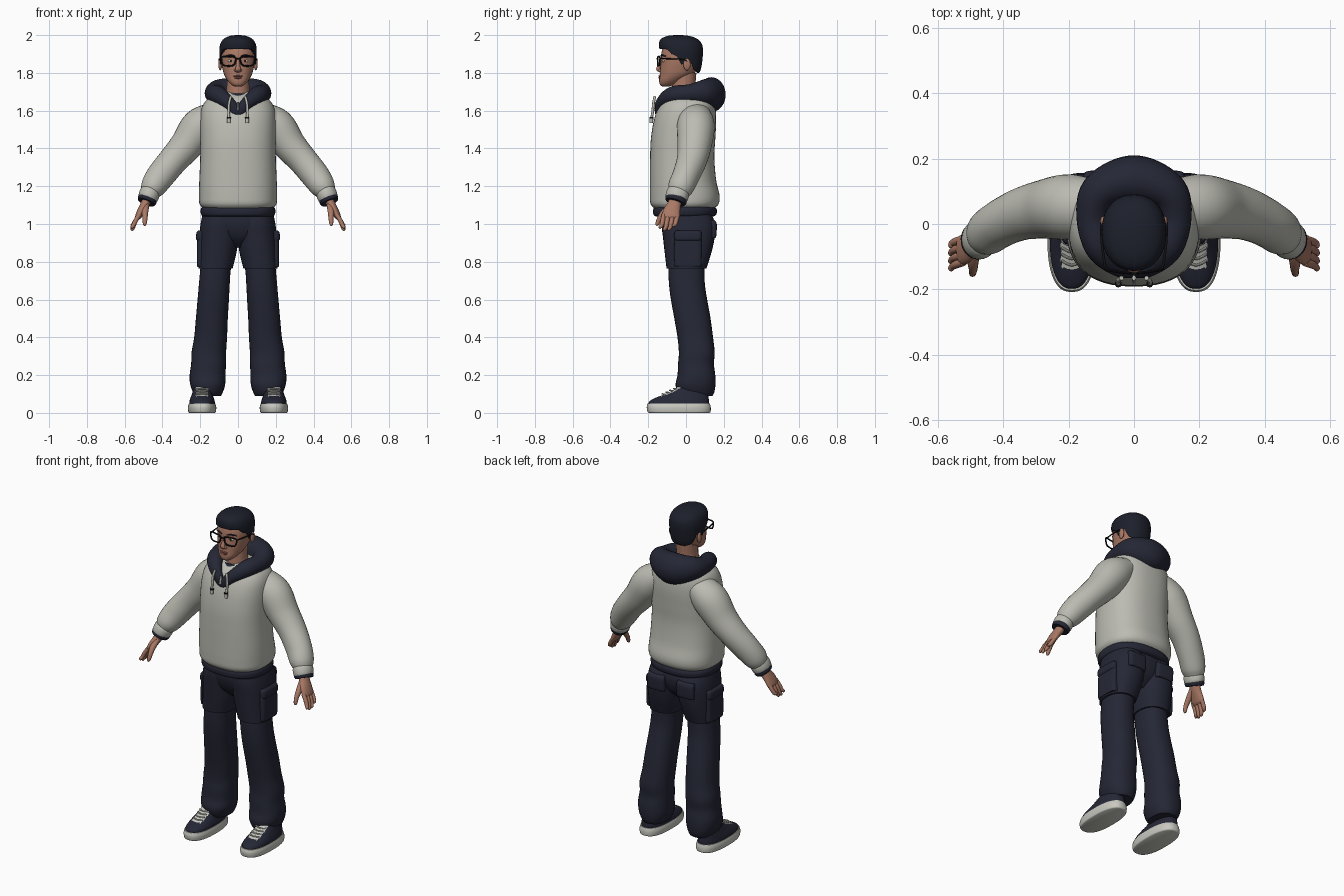
import bpy, bmesh, math
from mathutils import Vector


def colour(name, r, g, b):
    m = bpy.data.materials.new(name)
    m.diffuse_color = (r, g, b, 1)
    return m


GREY = colour("warm grey fleece", 0.50, 0.50, 0.45)
NAVY = colour("dark navy cloth", 0.018, 0.020, 0.036)
HAIR = colour("blue black hair", 0.012, 0.014, 0.024)
SKIN = colour("skin", 0.40, 0.19, 0.13)
LIPS = colour("lips", 0.30, 0.11, 0.09)
SOLE = colour("off white rubber", 0.58, 0.58, 0.53)
BLACK = colour("black plastic", 0.006, 0.006, 0.008)
WHITE = colour("eye white", 0.6, 0.57, 0.54)


def spline(keys, steps, closed):
    """Catmull-Rom resampling of tuples."""
    n, out = len(keys), []
    get = (lambda i: keys[i % n]) if closed else (lambda i: keys[max(0, min(n - 1, i))])
    for i in range(n if closed else n - 1):
        p = [get(i + k) for k in (-1, 0, 1, 2)]
        for s in range(steps):
            t = s / steps
            out.append([0.5 * (2 * b + (c - a) * t + (2 * a - 5 * b + 4 * c - d) * t * t
                               + (3 * b - a - 3 * c + d) * t ** 3) for a, b, c, d in zip(*p)])
    if not closed:
        out.append(list(keys[-1]))
    return out


def loft(name, keys, mat, ref=None, power=2.0, n=32, steps=5, closed=False, mirror=False, warp=None):
    """Skin of ellipse sections (x, y, z, a, b); ref gives the frame for swept tubes."""
    rings = spline(keys, steps, closed)
    bm, rows, m = bmesh.new(), [], len(rings)
    for i, (x, y, z, a, b) in enumerate(rings):
        side, up = Vector((1, 0, 0)), Vector((0, 1, 0))
        if ref:
            j, k = ((i - 1) % m, (i + 1) % m) if closed else (max(i - 1, 0), min(i + 1, m - 1))
            tan = (Vector(rings[k][:3]) - Vector(rings[j][:3])).normalized()
            side = tan.cross(Vector(ref)).normalized()
            up = side.cross(tan)
        row = []
        for s in range(n):
            c, d = math.cos(math.tau * s / n), math.sin(math.tau * s / n)
            u = math.copysign(abs(c) ** (2 / power), c) * a
            v = math.copysign(abs(d) ** (2 / power), d) * b
            p = Vector((x, y, z)) + side * u + up * v
            row.append(bm.verts.new(warp(p) if warp else p))
        rows.append(row)
    for i in range(m if closed else m - 1):
        r, q = rows[i], rows[(i + 1) % m]
        for s in range(n):
            t = (s + 1) % n
            bm.faces.new((r[s], r[t], q[t], q[s]))
    if not closed:
        bm.faces.new(rows[0][::-1])
        bm.faces.new(rows[-1])
    return finish(name, bm, mat, mirror)


def finish(name, bm, mat, mirror=False):
    bmesh.ops.recalc_face_normals(bm, faces=bm.faces)
    me = bpy.data.meshes.new(name)
    bm.to_mesh(me)
    bm.free()
    me.materials.append(mat)
    ob = bpy.data.objects.new(name, me)
    bpy.context.collection.objects.link(ob)
    bpy.ops.object.select_all(action='DESELECT')
    ob.select_set(True)
    bpy.context.view_layer.objects.active = ob
    bpy.ops.object.shade_smooth_by_angle(angle=math.radians(45))
    if mirror:
        ob.modifiers.new("mirror", 'MIRROR').use_mirror_merge = False
    return ob


def blob(name, pos, size, mat, mirror=False):
    bm = bmesh.new()
    bmesh.ops.create_uvsphere(bm, u_segments=20, v_segments=12, radius=1)
    for v in bm.verts:
        v.co = Vector(pos) + Vector(a * b for a, b in zip(v.co, size))
    return finish(name, bm, mat, mirror)


def slab(z, x0, x1, y0, y1):
    return ((x0 + x1) / 2, (y0 + y1) / 2, z, (x1 - x0) / 2, (y1 - y0) / 2)


def sym(z, h, y0, y1):
    return slab(z, -h, h, y0, y1)


# Hoodie body and hem
loft("hoodie_body", [sym(1.08, .18, -.165, .145), sym(1.105, .203, -.187, .172), sym(1.15, .207, -.191, .178),
     sym(1.23, .205, -.191, .16), sym(1.35, .20, -.19, .15), sym(1.45, .20, -.186, .155),
     sym(1.55, .20, -.17, .16), sym(1.62, .19, -.145, .155), sym(1.665, .155, -.115, .14),
     sym(1.70, .08, -.06, .10)], GREY, power=2.4, n=48)
loft("hoodie_hem", [sym(1.04, .185, -.16, .145), sym(1.05, .195, -.172, .16), sym(1.075, .198, -.174, .163),
     sym(1.095, .188, -.165, .15)], NAVY, power=2.4, n=48)

# Sleeves, cuffs
loft("sleeve", [(.12, .05, 1.575, .075, .085), (.20, .052, 1.515, .10, .10), (.275, .045, 1.415, .087, .09),
     (.345, .03, 1.335, .078, .08), (.41, .0, 1.255, .075, .072), (.45, -.028, 1.195, .066, .068),
     (.468, -.042, 1.16, .048, .052)], GREY, ref=(0, 1, 0), mirror=True)
loft("cuff", [(.457, -.036, 1.18, .046, .05), (.466, -.042, 1.165, .054, .06), (.476, -.05, 1.14, .053, .06),
     (.482, -.054, 1.125, .046, .052)], GREY, ref=(0, 1, 0), mirror=True)
loft("cuff_band", [(.477, -.05, 1.135, .05, .056), (.481, -.053, 1.127, .052, .058), (.486, -.057, 1.115, .047, .053)],
     NAVY, ref=(0, 1, 0), mirror=True)

# Hands
loft("palm", [(.475, -.05, 1.14, .025, .035), (.492, -.062, 1.105, .024, .036), (.512, -.075, 1.07, .021, .045),
     (.528, -.08, 1.04, .017, .046), (.534, -.081, 1.028, .010, .040)], SKIN, ref=(0, 1, 0), n=20, mirror=True)
for i, (y, tip) in enumerate([(-.117, .975), (-.094, .963), (-.07, .965), (-.046, .985)]):
    loft("finger_%d" % (i + 1), [(.522, y, 1.05, .012, .012), (.541, y - .006, 1.02, .012, .0125),
         (.554, y - .012, (1.01 + tip) / 2, .011, .011), (.560, y - .02, tip + .008, .009, .009),
         (.560, y - .021, tip, .003, .003)], SKIN, ref=(0, 1, 0), n=12, steps=3, mirror=True)
loft("thumb", [(.485, -.08, 1.10, .016, .016), (.492, -.115, 1.065, .016, .017), (.492, -.14, 1.03, .013, .013),
     (.494, -.152, 1.0, .010, .010), (.495, -.154, .99, .003, .003)], SKIN, ref=(1, 0, 0), n=12, steps=3, mirror=True)

# Hood lying round the neck, closed loop from front to back
half = [(.05, -.128, 1.64, .032, .035), (.102, -.07, 1.68, .048, .048), (.126, .02, 1.69, .05, .05),
        (.10, .10, 1.695, .062, .072)]
flip = [(-x, y, z, a, b) for x, y, z, a, b in half[::-1]]
loft("hood", [(0, -.145, 1.595, .02, .03)] + half + [(0, .134, 1.685, .076, .092)] + flip, NAVY,
     ref=(0, 0, 1), n=24, steps=8, closed=True)
loft("inner_collar", [sym(1.58, .04, -.15, .04), sym(1.65, .075, -.12, .08), sym(1.69, .08, -.085, .09)], NAVY)

# Drawstrings and zip pull
loft("drawstring", [(.038, -.165, 1.675, .007, .007), (.047, -.172, 1.64, .007, .007), (.05, -.177, 1.59, .007, .007),
     (.048, -.183, 1.555, .007, .007)], GREY, ref=(1, 0, 0), n=10, mirror=True)
loft("drawstring_tip", [(.048, -.183, 1.56, .010, .010), (.048, -.184, 1.535, .010, .010)],
     GREY, ref=(1, 0, 0), n=10, mirror=True)
loft("drawstring_ring", [(.048, -.183, 1.566, .011, .011), (.048, -.183, 1.558, .011, .011)],
     BLACK, ref=(1, 0, 0), n=10, mirror=True)
loft("zip_pull", [(0, -.165, 1.645, .008, .006), (0, -.172, 1.60, .010, .006)], GREY, ref=(1, 0, 0), n=10)

# Trousers
loft("trouser_seat", [sym(1.06, .18, -.13, .135), sym(1.0, .185, -.13, .145), sym(.93, .14, -.105, .125),
     sym(.875, .05, -.05, .07)], NAVY, power=2.4)
loft("upper_leg", [slab(1.06, -.01, .185, -.125, .13), slab(1.0, -.01, .198, -.13, .155),
     slab(.93, -.004, .205, -.122, .152), slab(.85, .008, .208, -.113, .135), slab(.765, .028, .21, -.103, .108)],
     NAVY, power=2.3, mirror=True)
loft("lower_leg", [slab(.82, .025, .195, -.09, .10), slab(.76, .038, .20, -.093, .098), slab(.68, .044, .207, -.09, .10),
     slab(.6, .048, .214, -.08, .112), slab(.5, .054, .223, -.062, .13), slab(.4, .058, .232, -.045, .143),
     slab(.32, .063, .246, -.038, .152), slab(.26, .064, .248, -.042, .148), slab(.2, .066, .256, -.045, .155),
     slab(.15, .068, .253, -.055, .156), slab(.11, .08, .238, -.045, .15), slab(.09, .09, .225, -.03, .14)],
     NAVY, power=2.3, mirror=True)
# Cargo pockets with flaps, and back pockets
for nm, z0, z1, x in (("cargo_pocket", .775, .93, .218), ("cargo_flap", .91, .965, .222)):
    loft(nm, [slab(z0, .15, x - .008, -.055, .075), slab(z0 + .012, .15, x, -.062, .082),
         slab(z1 - .012, .15, x - .002, -.062, .082), slab(z1, .15, x - .012, -.055, .075)],
         NAVY, power=5, mirror=True)
loft("back_pocket", [slab(.925, .045, .15, .10, .152), slab(.935, .04, .155, .10, .16),
     slab(1.0, .04, .155, .10, .163), slab(1.02, .045, .15, .10, .15)], NAVY, power=5, mirror=True)

# Shoes
loft("shoe_sole", [slab(0, .122, .258, -.195, .122), slab(.006, .117, .263, -.204, .13),
     slab(.03, .115, .265, -.208, .131), slab(.05, .12, .26, -.203, .126)], SOLE, power=2.5, n=48, mirror=True)
shoe = loft("shoe_upper", [slab(.04, .122, .258, -.197, .122), slab(.06, .123, .257, -.195, .122),
     slab(.078, .128, .252, -.165, .12), slab(.10, .136, .244, -.11, .118), slab(.125, .143, .237, -.06, .115),
     slab(.15, .148, .232, -.035, .11)], NAVY, power=2.4, n=64, steps=8, mirror=True)
shoe.data.materials.append(SOLE)
for f in shoe.data.polygons:  # pale tongue and lace panel
    if abs(f.center.x - .19) < .033 and -.135 < f.center.y < -.02 and f.center.z > .07:
        f.material_index = 1
for i in range(4):
    y, z = -.064 - .02 * i, .129 - .0095 * i
    loft("lace_%d" % i, [(.158, y + .012, z - .002, .004, .004), (.19, y - .002, z, .004, .004),
         (.222, y + .012, z - .002, .004, .004)], SOLE, ref=(0, 0, 1), n=8, mirror=True)

# Neck, head and ears
loft("neck", [sym(1.60, .085, -.10, .08), sym(1.67, .068, -.08, .06), sym(1.72, .06, -.075, .05),
     sym(1.80, .06, -.07, .055)], SKIN)
loft("head", [sym(1.728, .018, -.125, -.09), sym(1.738, .036, -.138, -.06), sym(1.76, .056, -.142, -.02),
     sym(1.79, .073, -.139, .035), sym(1.82, .082, -.137, .06), sym(1.86, .09, -.133, .075),
     sym(1.90, .091, -.131, .08), sym(1.94, .082, -.118, .07), sym(1.975, .05, -.08, .04)], SKIN, power=2.2)
blob("ear", (.094, .005, 1.845), (.010, .019, .032), SKIN, True)
loft("nose", [(0, -.128, 1.872, .008, .008), (0, -.139, 1.845, .010, .010), (0, -.147, 1.822, .014, .011),
     (0, -.143, 1.81, .015, .010), (0, -.135, 1.803, .008, .005)], SKIN, n=16)
blob("nostril_wing", (.013, -.138, 1.813), (.008, .010, .008), SKIN, True)
blob("upper_lip", (0, -.137, 1.783), (.026, .008, .005), LIPS)
blob("lower_lip", (0, -.137, 1.774), (.022, .009, .006), LIPS)
blob("eye", (.038, -.119, 1.863), (.016, .008, .008), WHITE, True)
blob("iris", (.038, -.1235, 1.863), (.007, .005, .007), BLACK, True)
loft("eyebrow", [(.016, -.131, 1.888, .003, .004), (.04, -.127, 1.894, .004, .005), (.066, -.108, 1.888, .003, .003)],
     HAIR, ref=(0, 1, 0), n=8, mirror=True)


# Hair: skull cap whose lower edge follows the hairline
LINE = [(-.2, 1.93), (-.10, 1.925), (-.075, 1.90), (-.045, 1.885), (-.025, 1.845), (-.008, 1.85),
        (.02, 1.875), (.04, 1.82), (.06, 1.80), (.2, 1.795)]


def hairline(p):
    for (a, za), (b, zb) in zip(LINE, LINE[1:]):
        if a <= p.y <= b:
            p.z = max(p.z, za + (zb - za) * (p.y - a) / (b - a))
    return p


loft("hair", [sym(1.78, .07, -.10, .055), sym(1.81, .086, -.12, .075), sym(1.84, .093, -.13, .083),
     sym(1.88, .097, -.135, .088), sym(1.92, .099, -.14, .09), sym(1.955, .093, -.143, .083),
     sym(1.98, .076, -.132, .06), sym(1.995, .045, -.10, .02), sym(2.0, .012, -.06, -.02)],
     HAIR, power=2.2, n=64, warp=hairline)

# Glasses
rim = [(.012, 1.873), (.02, 1.884), (.05, 1.886), (.08, 1.886), (.088, 1.875), (.082, 1.848), (.068, 1.838),
       (.034, 1.838), (.018, 1.848)]
loft("glasses_rim", [(x, -.15 + 1.6 * x * x, z, .0045, .004) for x, z in rim], BLACK, ref=(0, 1, 0), n=8,
     steps=4, closed=True, mirror=True)
loft("glasses_bridge", [(-.014, -.15, 1.872, .004, .004), (0, -.153, 1.875, .004, .004), (.014, -.15, 1.872, .004, .004)],
     BLACK, ref=(0, 1, 0), n=8)
loft("glasses_arm", [(.087, -.138, 1.877, .004, .004), (.097, -.07, 1.874, .003, .004), (.1, -.01, 1.87, .003, .004),
     (.099, .012, 1.855, .003, .003)], BLACK, ref=(1, 0, 0), n=8, mirror=True)
